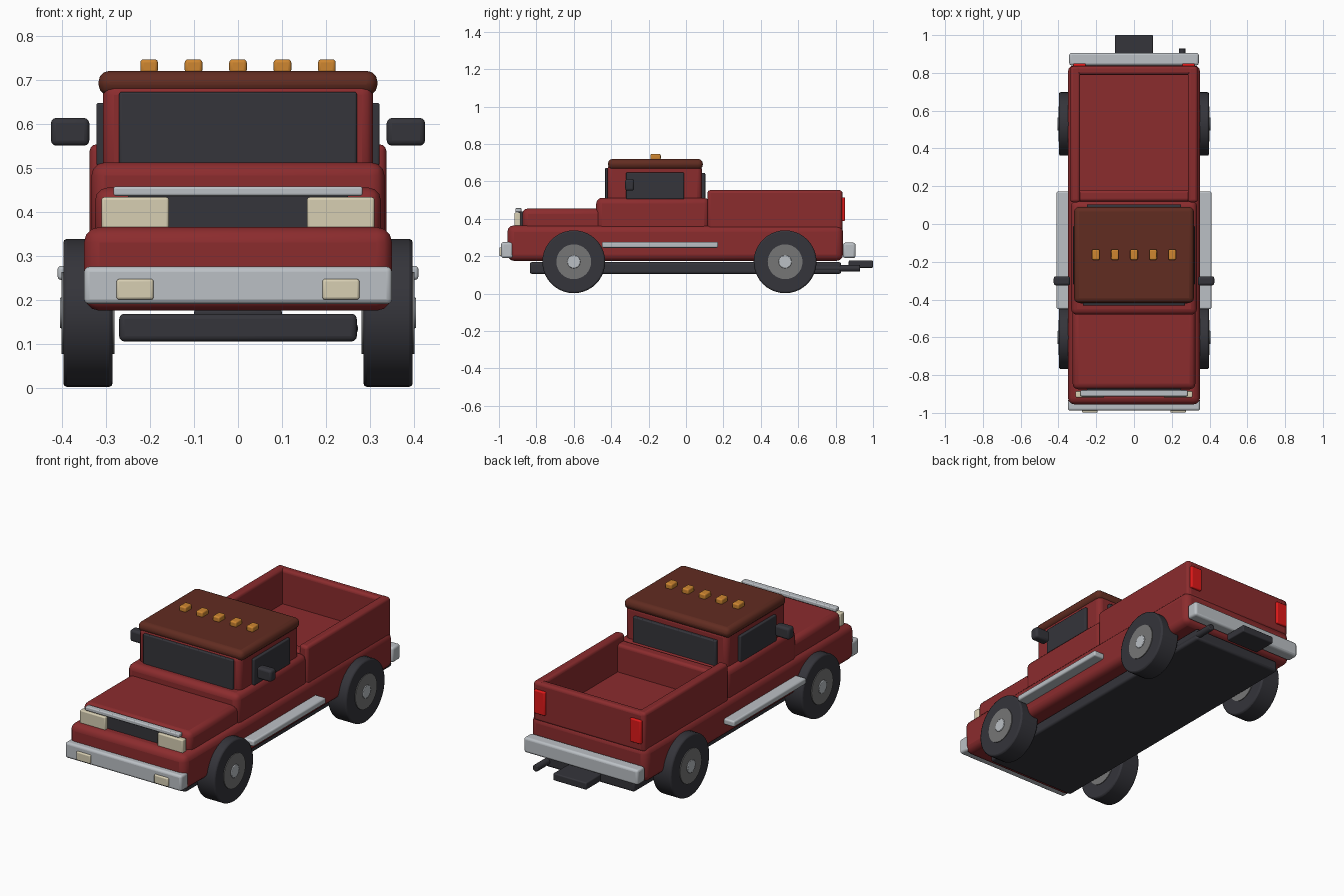
import bpy
import math

cube = bpy.data.objects.get("Cube")
if cube:
    bpy.data.objects.remove(cube, do_unlink=True)


def material(name, r, g, b):
    m = bpy.data.materials.new(name)
    m.use_nodes = True
    m.diffuse_color = (r, g, b, 1)
    m.node_tree.nodes["Principled BSDF"].inputs["Base Color"].default_value = (r, g, b, 1)
    return m


RED = material("body red", 0.26, 0.025, 0.027)
BROWN = material("roof brown", 0.12, 0.025, 0.015)
DARK = material("dark grey", 0.035, 0.035, 0.043)
CHROME = material("chrome grey", 0.50, 0.53, 0.56)
CREAM = material("lamp cream", 0.68, 0.62, 0.45)
AMBER = material("amber", 0.62, 0.24, 0.03)
TAIL = material("tail light red", 0.75, 0.01, 0.01)
HUB = material("hub grey", 0.18, 0.18, 0.18)


def finish(obj, name, mat, bevel, segments=3):
    obj.name = name
    obj.data.materials.append(mat)
    if bevel:
        mod = obj.modifiers.new("Bevel", "BEVEL")
        mod.width = bevel
        mod.segments = segments
        mod.limit_method = "ANGLE"
    bpy.ops.object.shade_smooth_by_angle(angle=math.radians(35))
    return obj


def box(name, mat, x, y, z, bevel=0.01):
    """Bevelled box between the given (low, high) limits."""
    bpy.ops.mesh.primitive_cube_add(size=1, location=[sum(r) / 2 for r in (x, y, z)])
    obj = bpy.context.object
    obj.scale = [r[1] - r[0] for r in (x, y, z)]
    bpy.ops.object.transform_apply(location=False, rotation=False, scale=True)
    return finish(obj, name, mat, bevel)


def pair(name, mat, x, y, z, bevel=0.01):
    """The same box on both sides."""
    box("left_" + name, mat, x, y, z, bevel)
    box("right_" + name, mat, (-x[1], -x[0]), y, z, bevel)


def rod(name, mat, axis, radius, center, length, bevel=0, sides=32):
    rotation = (0, math.pi / 2, 0) if axis == "x" else (math.pi / 2, 0, 0)
    bpy.ops.mesh.primitive_cylinder_add(vertices=sides, radius=radius, depth=length,
                                        location=center, rotation=rotation)
    return finish(bpy.context.object, name, mat, bevel, 2)


# Body shell
box("lower_body", RED, (-0.35, 0.35), (-0.955, 0.84), (0.175, 0.365), 0.035)
box("hood", RED, (-0.325, 0.325), (-0.875, -0.44), (0.33, 0.455), 0.03)
box("cab_base", RED, (-0.333, 0.333), (-0.48, 0.125), (0.33, 0.512), 0.03)
box("cab_upper", RED, (-0.307, 0.307), (-0.42, 0.085), (0.47, 0.69), 0.025)
box("roof", BROWN, (-0.317, 0.317), (-0.417, 0.09), (0.664, 0.72), 0.025)

# Cargo bed
pair("bed_wall", RED, (0.285, 0.337), (0.115, 0.835), (0.34, 0.553), 0.015)
box("bed_front_wall", RED, (-0.32, 0.32), (0.12, 0.18), (0.34, 0.515), 0.015)
box("tailgate", RED, (-0.33, 0.33), (0.79, 0.837), (0.34, 0.551), 0.015)
pair("tail_light", TAIL, (0.255, 0.322), (0.82, 0.85), (0.387, 0.515), 0.006)

# Windows and mirrors
box("windshield", DARK, (-0.27, 0.27), (-0.432, -0.40), (0.50, 0.672), 0.005)
box("rear_window", DARK, (-0.25, 0.25), (0.07, 0.103), (0.505, 0.645), 0.005)
pair("side_window", DARK, (0.29, 0.322), (-0.32, -0.01), (0.505, 0.647), 0.005)
pair("mirror", DARK, (0.338, 0.425), (-0.325, -0.277), (0.55, 0.613), 0.012)

# Front end
box("grille", DARK, (-0.25, 0.25), (-0.895, -0.86), (0.355, 0.44), 0.005)
pair("headlight", CREAM, (0.157, 0.31), (-0.918, -0.885), (0.36, 0.433), 0.006)
box("grille_trim", CHROME, (-0.283, 0.283), (-0.912, -0.88), (0.436, 0.457), 0.005)
box("front_bumper", CHROME, (-0.35, 0.35), (-0.988, -0.925), (0.19, 0.275), 0.012)
pair("fog_light", CREAM, (0.192, 0.276), (-0.998, -0.97), (0.2, 0.247), 0.006)

# Rear end, chassis and trim
box("rear_bumper", CHROME, (-0.343, 0.343), (0.84, 0.906), (0.19, 0.272), 0.012)
box("chassis", DARK, (-0.27, 0.27), (-0.835, 0.83), (0.105, 0.168), 0.012)
box("tow_hitch", DARK, (-0.1, 0.1), (0.87, 1.0), (0.138, 0.177), 0.006)
rod("exhaust", DARK, "y", 0.018, (0.255, 0.73, 0.135), 0.40, 0.004, 16)
pair("running_board", CHROME, (0.33, 0.41), (-0.45, 0.172), (0.245, 0.277), 0.008)

# Roof marker lamps
for i in range(5):
    cx = (i - 2) * 0.101
    box(f"roof_lamp_{i + 1}", AMBER, (cx - 0.02, cx + 0.02), (-0.19, -0.135), (0.715, 0.746), 0.007)

# Wheels
for side, s in (("left", 1), ("right", -1)):
    for end, y in (("front", -0.60), ("rear", 0.53)):
        label = f"{end}_{side}"
        rod(label + "_tyre", DARK, "x", 0.168, (s * 0.341, y, 0.17), 0.112, 0.008, 40)
        rod(label + "_hub", HUB, "x", 0.093, (s * 0.341, y, 0.17), 0.12)
        rod(label + "_hub_cap", CHROME, "x", 0.035, (s * 0.37, y, 0.17), 0.07, 0.003, 24)
